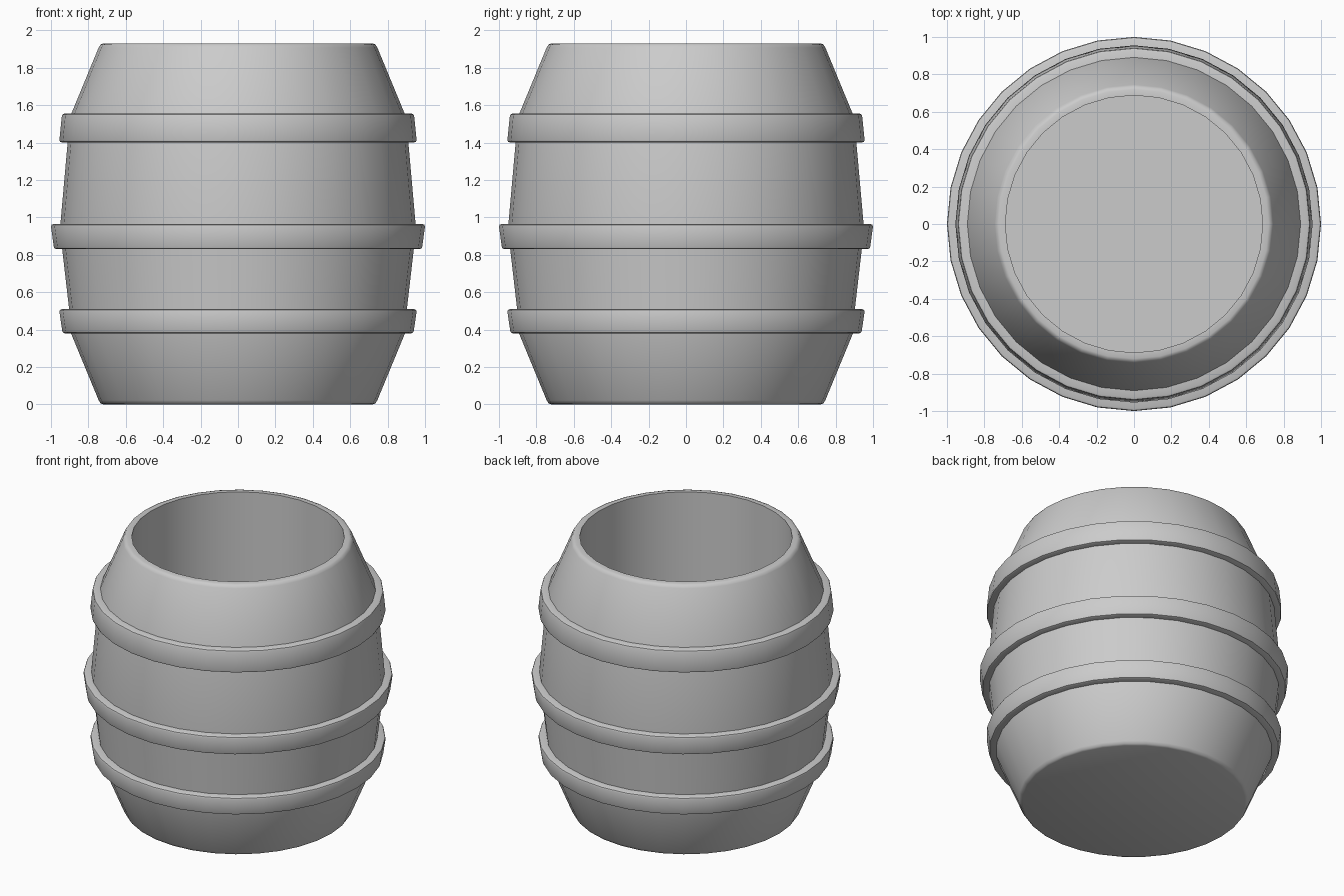
import bpy
import math

SEGMENTS = 32

cube = bpy.data.objects.get("Cube")
if cube:
    bpy.data.objects.remove(cube, do_unlink=True)


def make_material(name, color):
    mat = bpy.data.materials.new(name)
    mat.use_nodes = True
    mat.diffuse_color = color
    mat.node_tree.nodes["Principled BSDF"].inputs["Base Color"].default_value = color
    return mat


def lathe(name, profile, mat, closed=False):
    """Revolve (radius, z) points around z; open profiles get capped ends."""
    verts, faces = [], []
    for r, z in profile:
        for s in range(SEGMENTS):
            a = math.tau * s / SEGMENTS
            verts.append((r * math.cos(a), r * math.sin(a), z))
    count = len(profile)
    for i in range(count if closed else count - 1):
        low, high = i * SEGMENTS, (i + 1) % count * SEGMENTS
        for s in range(SEGMENTS):
            t = (s + 1) % SEGMENTS
            faces.append((low + s, low + t, high + t, high + s))
    if not closed:
        faces.append(tuple(reversed(range(SEGMENTS))))
        faces.append(tuple(range((count - 1) * SEGMENTS, count * SEGMENTS)))
    mesh = bpy.data.meshes.new(name)
    mesh.from_pydata(verts, [], faces)
    mesh.materials.append(mat)
    obj = bpy.data.objects.new(name, mesh)
    bpy.context.collection.objects.link(obj)
    bpy.ops.object.select_all(action="DESELECT")
    obj.select_set(True)
    bpy.context.view_layer.objects.active = obj
    bpy.ops.object.shade_smooth_by_angle(angle=math.radians(40))
    return obj


grey = make_material("plain grey", (0.6, 0.6, 0.6, 1))

# Hollow body: outer wall, rounded rim, straight inner wall and floor
lathe("barrel_body", [
    (0.72, 0), (0.735, 0.006), (0.745, 0.022),
    (0.893, 0.38), (0.903, 0.51), (0.94, 0.83), (0.95, 0.96), (0.91, 1.41),
    (0.893, 1.55), (0.745, 1.908), (0.735, 1.924), (0.72, 1.93),
    (0.688, 1.93), (0.688, 0.1),
], grey)


# Hoops: bevelled bands wrapped around the body
def hoop(name, bottom, top, r_bottom, r_top, inner):
    b = 0.014
    lathe(name, [
        (inner, bottom), (r_bottom - b, bottom), (r_bottom - b / 4, bottom + b / 3),
        (r_bottom, bottom + b), (r_top, top - b), (r_top - b / 4, top - b / 3),
        (r_top - b, top), (inner, top),
    ], grey, closed=True)


hoop("lower_hoop", 0.38, 0.51, 0.94, 0.955, 0.86)
hoop("middle_hoop", 0.83, 0.965, 0.985, 1.0, 0.9)
hoop("upper_hoop", 1.40, 1.555, 0.955, 0.942, 0.86)
